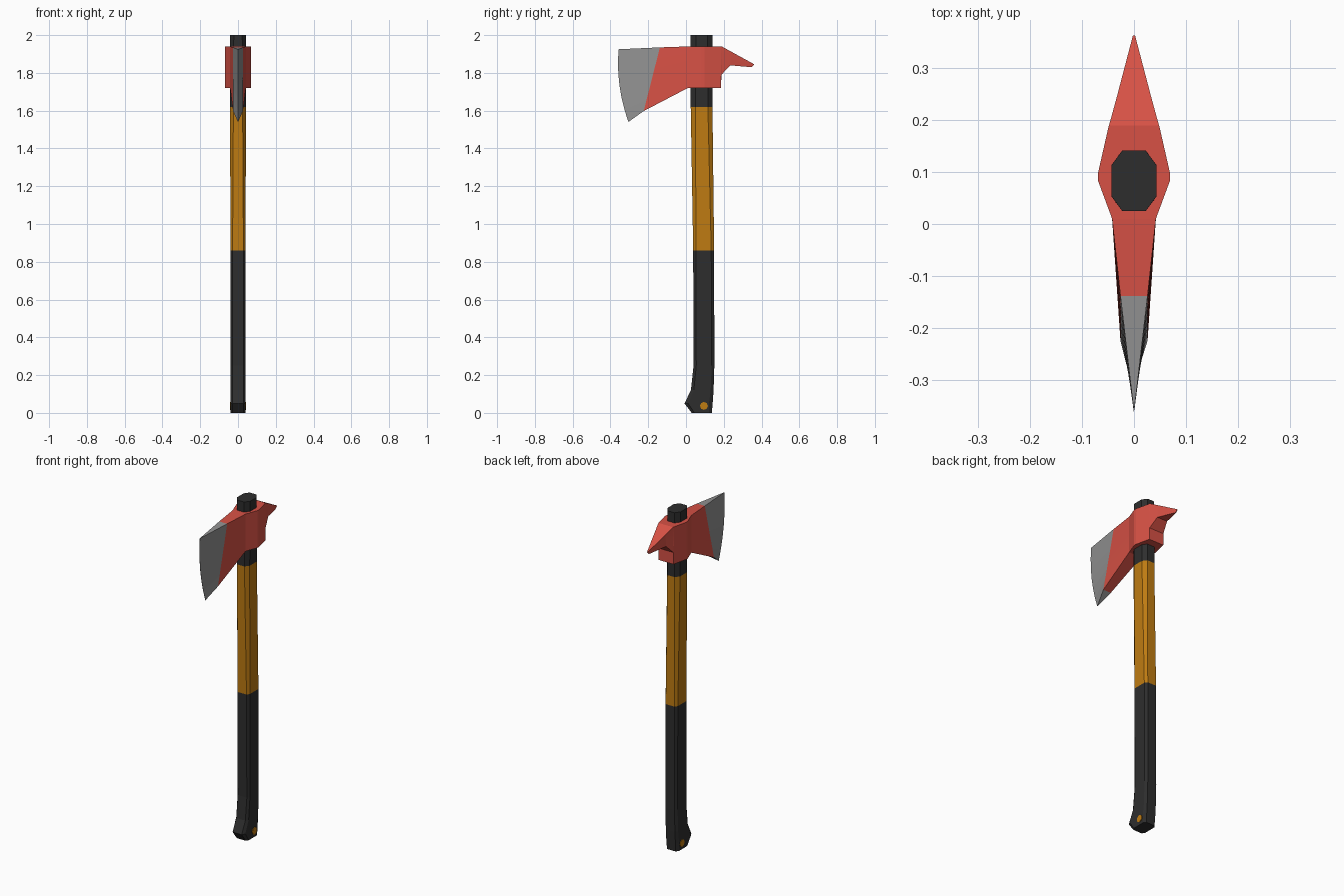
import bpy, bmesh, math
from mathutils import Vector

if "Cube" in bpy.data.objects:
    bpy.data.objects.remove(bpy.data.objects["Cube"])


def material(name, rgb):
    m = bpy.data.materials.new(name)
    m.diffuse_color = (*rgb, 1)
    m.use_nodes = True
    m.node_tree.nodes["Principled BSDF"].inputs["Base Color"].default_value = m.diffuse_color
    return m


BLACK = material("black_rubber", (0.027, 0.027, 0.027))
ORANGE = material("orange_grip", (0.52, 0.20, 0.006))
RED = material("red_paint", (0.68, 0.083, 0.06))
STEEL = material("grey_steel", (0.29, 0.29, 0.29))


def loft(name, rings, mats, pick):
    """Skin closed rings of points, cap both ends, colour faces by pick(band)."""
    bm = bmesh.new()
    vr = [[bm.verts.new(p) for p in r] for r in rings]
    n = len(vr[0])
    for b, (lo, hi) in enumerate(zip(vr, vr[1:])):
        for i in range(n):
            j = (i + 1) % n
            f = bm.faces.new((lo[i], lo[j], hi[j], hi[i]))
            f.material_index = pick(b)
    bm.faces.new(vr[0][::-1]).material_index = pick(0)
    bm.faces.new(vr[-1]).material_index = pick(len(rings) - 2)
    bmesh.ops.remove_doubles(bm, verts=bm.verts, dist=1e-4)
    bmesh.ops.dissolve_degenerate(bm, edges=bm.edges, dist=1e-5)
    bmesh.ops.recalc_face_normals(bm, faces=bm.faces)
    me = bpy.data.meshes.new(name)
    bm.to_mesh(me)
    bm.free()
    for m in mats:
        me.materials.append(m)
    ob = bpy.data.objects.new(name, me)
    bpy.context.collection.objects.link(ob)
    return ob


# Handle: chamfered octagon sections (front y, back y, z, half width, flat share)
def octagon(y0, y1, z, w, k):
    c, h = (y0 + y1) / 2, (y1 - y0) / 2
    pts = [(w * k, -h), (w, -h * k), (w, h * k), (w * k, h)]
    pts += [(-x, y) for x, y in reversed(pts)]
    return [(x, c + y, z) for x, y in pts]


handle_sections = [
    (0.030, 0.137, 0.00, 0.039, 0.72),
    (-0.008, 0.141, 0.05, 0.040, 0.74),
    (0.026, 0.146, 0.12, 0.040, 0.74),
    (0.040, 0.150, 0.25, 0.040, 0.74),
    (0.038, 0.149, 0.86, 0.040, 0.72),
    (0.025, 0.140, 1.62, 0.042, 0.58),
    (0.025, 0.141, 2.00, 0.043, 0.52),
]
loft("handle", [octagon(*s) for s in handle_sections], [BLACK, ORANGE],
     lambda b: 1 if b == 4 else 0)

# Lanyard plug at the foot of the handle, showing on both sides
bpy.ops.mesh.primitive_cylinder_add(vertices=8, radius=0.021, depth=0.086,
                                    location=(0, 0.095, 0.037),
                                    rotation=(0, math.pi / 2, 0))
plug = bpy.context.object
plug.name = "lanyard_plug"
plug.data.materials.append(ORANGE)


# Axe head: sections (bottom y, z, top y, z, half width, bulge) from edge to spike
def head_ring(yb, zb, yt, zt, w, bulge):
    steps = 6
    side = []
    for i in range(steps + 1):
        t = i / steps
        side.append((yb + (yt - yb) * t - bulge * 4 * t * (1 - t), zb + (zt - zb) * t))
    return [(w, y, z) for y, z in side] + [(-w, y, z) for y, z in reversed(side)]


head_sections = [
    (-0.305, 1.54, -0.357, 1.925, 0.0005, 0.021),
    (-0.224, 1.598, -0.138, 1.935, 0.026, 0),
    (0.010, 1.72, 0.010, 1.94, 0.042, 0),
    (0.083, 1.72, 0.083, 1.94, 0.069, 0),
    (0.098, 1.72, 0.098, 1.94, 0.069, 0),
    (0.186, 1.72, 0.186, 1.94, 0.049, 0),
    (0.187, 1.79, 0.189, 1.94, 0.048, 0),
    (0.235, 1.84, 0.240, 1.912, 0.034, 0),
    (0.348, 1.83, 0.362, 1.845, 0.002, 0),
]
loft("axe_head", [head_ring(*s) for s in head_sections], [RED, STEEL],
     lambda b: 1 if b == 0 else 0)
